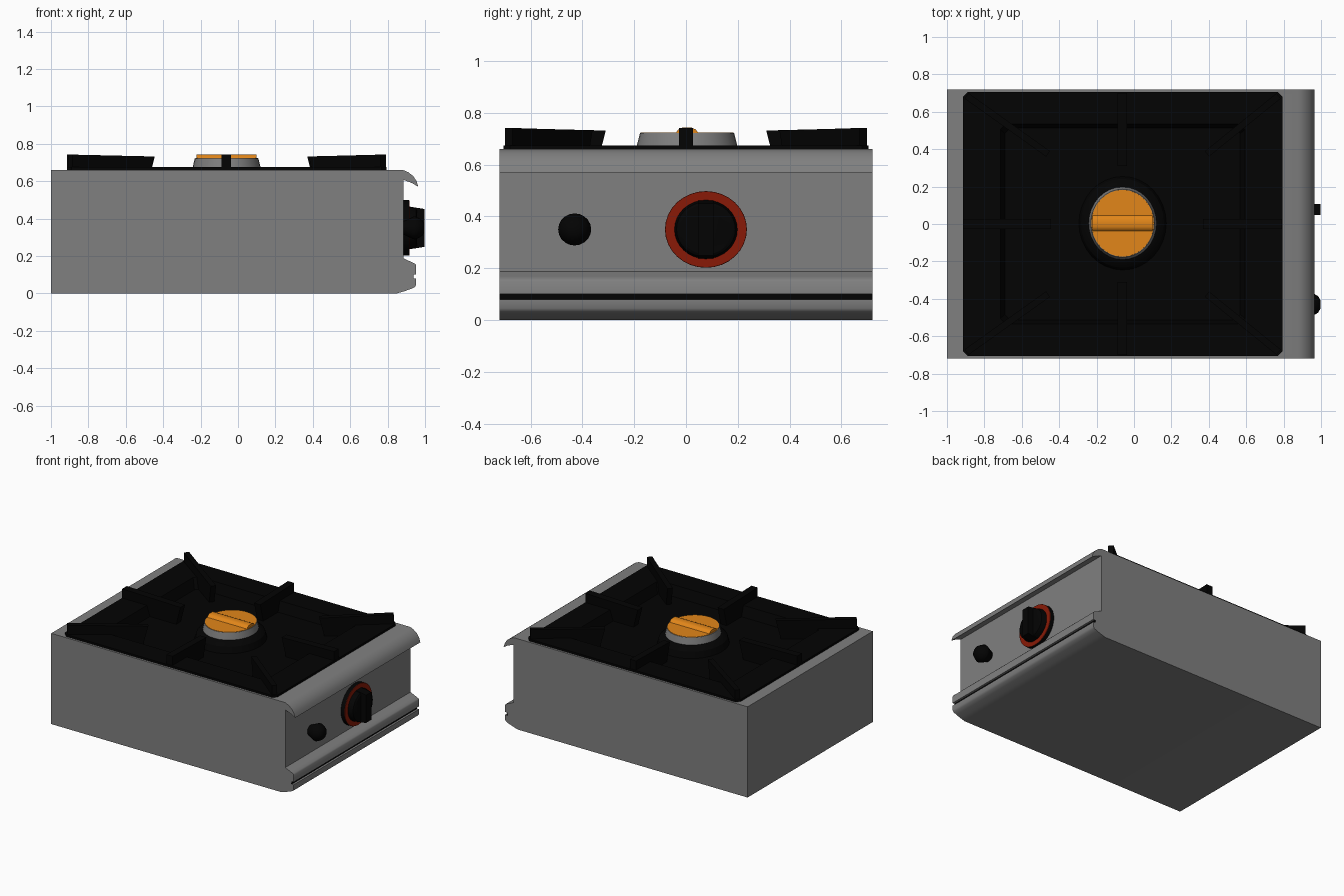
import bpy, bmesh, math
from mathutils import Vector, Matrix

if "Cube" in bpy.data.objects:
    bpy.data.objects.remove(bpy.data.objects["Cube"])


def material(name, rgb):
    m = bpy.data.materials.new(name)
    m.use_nodes = True
    m.diffuse_color = (*rgb, 1)
    m.node_tree.nodes["Principled BSDF"].inputs["Base Color"].default_value = (*rgb, 1)
    return m


STEEL = material("steel grey", (0.215, 0.215, 0.215))
BLACK = material("cast black", (0.001, 0.001, 0.001))
BRASS = material("burner orange", (0.76, 0.24, 0.01))
RED = material("dial red", (0.25, 0.01, 0.002))


def finish(name, bm, mats, angle=None):
    bmesh.ops.recalc_face_normals(bm, faces=bm.faces)
    me = bpy.data.meshes.new(name)
    bm.to_mesh(me)
    bm.free()
    for m in mats:
        me.materials.append(m)
    ob = bpy.data.objects.new(name, me)
    bpy.context.scene.collection.objects.link(ob)
    if angle:
        smooth(ob, angle)
    return ob


def smooth(ob, angle):
    bpy.ops.object.select_all(action='DESELECT')
    ob.select_set(True)
    bpy.context.view_layer.objects.active = ob
    bpy.ops.object.shade_smooth_by_angle(angle=math.radians(angle))


def prism(name, points, sweep, mat, angle=None):
    """Solid made by sweeping a flat outline along a vector."""
    bm = bmesh.new()
    face = bm.faces.new([bm.verts.new(p) for p in points])
    out = bmesh.ops.extrude_face_region(bm, geom=[face], use_keep_orig=True)
    bmesh.ops.translate(bm, vec=sweep, verts=[g for g in out["geom"] if isinstance(g, bmesh.types.BMVert)])
    return finish(name, bm, [mat], angle)


def skin(bm, rings):
    """Join rings of points with quads and cap both ends."""
    loops = [[bm.verts.new(p) for p in r] for r in rings]
    n = len(loops[0])
    for a, b in zip(loops, loops[1:]):
        for i in range(n):
            j = (i + 1) % n
            bm.faces.new((a[i], a[j], b[j], b[i]))
    bm.faces.new(loops[0])
    bm.faces.new(loops[-1])


def lathe(name, centre, profile, mat, axis="Z", sides=32, angle=30, wide=1.07):
    """Turn (radius, distance) pairs about an axis; wide makes the section oval in y."""
    turn = Matrix.Rotation(math.pi / 2, 3, 'Y') if axis == "X" else Matrix.Identity(3)
    bm = bmesh.new()
    rings = []
    for r, d in profile:
        rings.append([Vector(centre) + turn @ Vector((r * math.cos(t), r * wide * math.sin(t), d))
                      for t in (math.tau * i / sides for i in range(sides))])
    skin(bm, rings)
    return finish(name, bm, [mat], angle)


# Housing: side profile with rolled top lip and grooved bottom rail
HALF = 0.72
side = [(-1, 0), (0.85, 0), (0.885, 0.01), (0.92, 0.022), (0.945, 0.033), (0.953, 0.045),
        (0.953, 0.08), (0.935, 0.08), (0.935, 0.1), (0.953, 0.1), (0.953, 0.15),
        (0.947, 0.159), (0.925, 0.169), (0.885, 0.187), (0.885, 0.607),
        (0.93, 0.59), (0.964, 0.57), (0.955, 0.6), (0.936, 0.628), (0.91, 0.648),
        (0.882, 0.66), (-1, 0.66)]
housing = prism("housing", [(x, -HALF, z) for x, z in side], (0, 2 * HALF, 0), STEEL)

# Opening in the top for the sunken tray
opening = prism("tray_opening_cutter",
                [(-0.8, -0.6, 0.57), (0.68, -0.6, 0.57), (0.68, 0.6, 0.57), (-0.8, 0.6, 0.57)],
                (0, 0, 0.3), BLACK)
opening.hide_render = True
opening.hide_viewport = True
cut = housing.modifiers.new("tray opening", 'BOOLEAN')
cut.object = opening
cut.solver = 'EXACT'
smooth(housing, 44)

# Dark strip in the rail groove
prism("rail_groove", [(0.93, -HALF, 0.08), (0.938, -HALF, 0.08), (0.938, -HALF, 0.1), (0.93, -HALF, 0.1)],
      (0, 2 * HALF, 0), BLACK)


# Tray: flat rim with clipped corners and a recessed floor
def clipped(inset, clip, z):
    x0, x1, y = -0.915 + inset, 0.793 - inset, 0.705 - inset * 0.85
    return [(x0 + clip, -y, z), (x1 - clip, -y, z), (x1, -y + clip, z), (x1, y - clip, z),
            (x1 - clip, y, z), (x0 + clip, y, z), (x0, y - clip, z), (x0, -y + clip, z)]


bm = bmesh.new()
skin(bm, [clipped(0.19, 0.02, 0.58), clipped(0.19, 0.02, 0.655), clipped(0, 0.025, 0.655),
          clipped(0, 0.025, 0.675), clipped(0.2, 0.03, 0.675), clipped(0.225, 0.03, 0.6)])
finish("tray", bm, [BLACK])


# Pan support fingers: four diagonals and four middles pointing inward
def finger(name, outer, inner, width):
    a, b = Vector((*outer, 0)), Vector((*inner, 0))
    d = (b - a).normalized()
    across = Vector((-d.y, d.x, 0)) * width
    up = Vector((0, 0, 1))
    outline = [a + up * 0.595, b - d * 0.035 + up * 0.595, b + up * 0.732, a + up * 0.742]
    prism(name, [p - across / 2 for p in outline], across, BLACK)


MID = -0.0625
for sy, end in ((-1, "front"), (1, "back")):
    finger(end + "_middle_finger", (MID, sy * 0.7), (MID, sy * 0.31), 0.05)
    finger(end + "_right_finger", (-0.895, sy * 0.685), (-0.46, sy * 0.375), 0.036)
    finger(end + "_left_finger", (0.773, sy * 0.685), (0.39, sy * 0.375), 0.036)
finger("right_middle_finger", (-0.914, 0), (-0.445, 0), 0.053)
finger("left_middle_finger", (0.792, 0), (0.37, 0), 0.053)

# Burner: black base, steel crown, orange cap with a rounded ridge
C = (-0.061, 0.004, 0)
lathe("burner_base", C, [(0.235, 0.595), (0.222, 0.645), (0.2, 0.666), (0.178, 0.675)], BLACK)
lathe("burner_crown", C, [(0.182, 0.67), (0.18, 0.68), (0.17, 0.722), (0.16, 0.722)], STEEL)
lathe("burner_cap", C, [(0.168, 0.715), (0.167, 0.7245)], BRASS)
ridge = [(-0.221, y, z) for y, z in ((-0.04, 0.722), (-0.03, 0.736), (-0.015, 0.743),
                                     (0.023, 0.743), (0.038, 0.736), (0.048, 0.722))]
prism("burner_ridge", ridge, (0.32, 0, 0), BRASS, 50)

# Control dial: black disc, red ring plate, turned knob and grip bar
D = (0, 0.077, 0.35)
lathe("dial_disc", D, [(0.148, 0.88), (0.148, 0.914)], BLACK, "X")
lathe("dial_ring", D, [(0.148, 0.914), (0.147, 0.916)], RED, "X")
lathe("dial_knob", D, [(0.114, 0.912), (0.113, 0.925), (0.106, 0.952), (0.096, 0.958)], BLACK, "X")
grip = [(0.91, 0.112), (0.93, 0.112), (0.998, 0.101), (0.998, -0.101), (0.93, -0.112), (0.91, -0.112)]
prism("dial_grip", [(x, 0.047, 0.35 + z) for x, z in grip], (0, 0.06, 0), BLACK)

# Igniter button flaring outward from the panel to a rounded tip
lathe("igniter_button", (0, -0.43, 0.35),
      [(0.034, 0.88), (0.045, 0.905), (0.06, 0.937), (0.062, 0.947), (0.053, 0.967), (0.042, 0.985), (0.02, 0.998)],
      BLACK, "X", sides=20, angle=50, wide=1.03)
